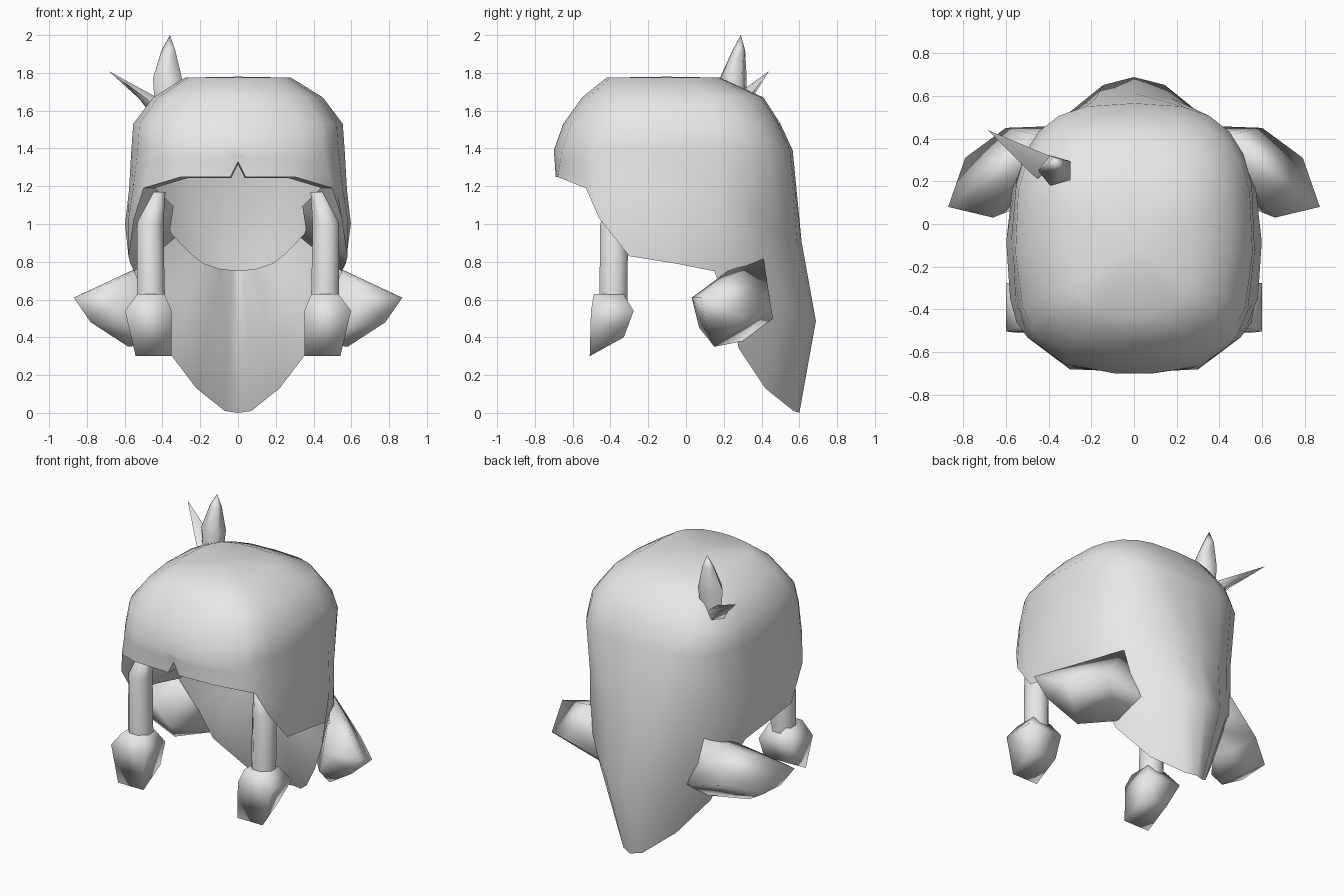
import bpy, bmesh, math
from mathutils import Vector

cube = bpy.data.objects.get("Cube")
if cube:
    bpy.data.objects.remove(cube)

GREY = (0.8, 0.8, 0.8, 1)
mat = bpy.data.materials.new("plain_grey")
mat.use_nodes = True
mat.diffuse_color = GREY
mat.node_tree.nodes["Principled BSDF"].inputs["Base Color"].default_value = GREY


def finish(bm, name, angle):
    """Turn a bmesh into a smooth-shaded object in the single material."""
    bmesh.ops.recalc_face_normals(bm, faces=bm.faces)
    mesh = bpy.data.meshes.new(name)
    bm.to_mesh(mesh)
    bm.free()
    mesh.materials.append(mat)
    obj = bpy.data.objects.new(name, mesh)
    bpy.context.collection.objects.link(obj)
    bpy.ops.object.select_all(action="DESELECT")
    obj.select_set(True)
    bpy.context.view_layer.objects.active = obj
    bpy.ops.object.shade_smooth_by_angle(angle=math.radians(angle))


def bridge(bm, upper, lower):
    n = len(upper)
    for i in range(n):
        j = (i + 1) % n
        bm.faces.new((upper[i], upper[j], lower[j], lower[i]))


def fan(bm, ring, point):
    tip = bm.verts.new(point)
    for i in range(len(ring)):
        bm.faces.new((ring[i], ring[(i + 1) % len(ring)], tip))


def full_ring(bm, half):
    """Mirror a front-to-back half row into a closed ring."""
    other = [Vector((-p.x, p.y, p.z)) for p in half[-2:0:-1]]
    return [bm.verts.new(p) for p in half + other]


def loft(name, rings, sides, slope=0, tip=None, angle=75):
    """Tube through (centre, x radius, y radius) rings, last ring sloped."""
    bm = bmesh.new()
    rows = []
    for k, (c, rx, ry) in enumerate(rings):
        tilt = slope if k == len(rings) - 1 else 0
        row = []
        for i in range(sides):
            a = math.tau * (i + 0.5) / sides
            x, y = rx * math.cos(a), ry * math.sin(a)
            row.append(bm.verts.new(Vector(c) + Vector((x, y, y * tilt))))
        rows.append(row)
    for a, b in zip(rows, rows[1:]):
        bridge(bm, a, b)
    bm.faces.new(rows[0])
    if tip:
        fan(bm, rows[-1], tip)
    else:
        bm.faces.new(rows[-1])
    finish(bm, name, angle)


# Hair cap: rounded sections above, lower edge given column by column
SECTIONS = [  # height, half width, front y, back y
    (1.775, 0.28, -0.42, 0.18),
    (1.67, 0.45, -0.55, 0.41),
    (1.53, 0.555, -0.65, 0.50),
    (1.39, 0.565, -0.70, 0.565),
]
COLUMNS = [  # angle from front, lower edge point, outward bulge
    (0, (0, -0.69, 1.33), 0),
    (4, (0.04, -0.69, 1.25), 0),
    (26, (0.30, -0.68, 1.25), 0),
    (46, (0.50, -0.53, 1.19), 0),
    (54, (0.55, -0.46, 1.03), 0),
    (66, (0.58, -0.30, 0.83), 0.02),
    (88, (0.57, -0.05, 0.79), 0.03),
    (105, (0.55, 0.15, 0.75), 0.02),
    (120, (0.46, 0.24, 0.52), 0.04),
    (135, (0.38, 0.28, 0.34), 0.07),
    (150, (0.22, 0.42, 0.13), 0.08),
    (165, (0.07, 0.57, 0.01), 0.09),
    (180, (0, 0.60, 0), 0.10),
]


def section_point(angle, z, w, front, back):
    s, c = math.sin(math.radians(angle)), math.cos(math.radians(angle))
    mid, depth = (front + back) / 2, (back - front) / 2
    x = w * abs(s) ** 0.68 if angle < 180 else 0
    return Vector((x, mid - depth * math.copysign(abs(c) ** 0.68, c), z))


bm = bmesh.new()
rows = [[section_point(col[0], *sec) for col in COLUMNS] for sec in SECTIONS]
edge = [Vector(col[1]) for col in COLUMNS]
base = rows[-1]
for t, amount in ((0.35, 0.35), (0.65, 1)):
    row = []
    for top, low, col in zip(base, edge, COLUMNS):
        p = top.lerp(low, t)
        row.append(p + Vector((p.x, p.y, 0)).normalized() * col[2] * amount)
    rows.append(row)
rows.append(edge)
# Turned-in lining around the opening; the cap stays hollow above it
lining_mid, lining_end = [], []
for p in edge:
    depth = max(0, (0.8 - p.z) / 0.8)
    reach = 0.12 if p.z > 1.1 else 0.38 + 0.25 * depth
    end = p.lerp(Vector((0, 0.38, 1.2)), reach)
    lining_mid.append(p.lerp(end, 0.5) - Vector((0, 0.1 * depth, 0)))
    lining_end.append(end)
rows += [lining_mid, lining_end]
rings = [full_ring(bm, row) for row in rows]
for a, b in zip(rings, rings[1:]):
    bridge(bm, a, b)
fan(bm, rings[0], (0, -0.1, 1.78))
finish(bm, "hair_cap", 50)

# Side bunches: lumps flaring out of the lower sides of the cap
BUNCH = [
    (0.87, 0.08, 0.61), (0.66, 0.03, 0.61), (0.79, 0.31, 0.50),
    (0.53, 0.22, 0.75), (0.58, 0.15, 0.35), (0.60, 0.45, 0.56),
    (0.42, 0.41, 0.82), (0.38, 0.30, 0.38), (0.56, 0.07, 0.45),
    (0.78, 0.10, 0.48), (0.33, 0.46, 0.50),
]
for side, label in ((1, "left"), (-1, "right")):
    bm = bmesh.new()
    for x, y, z in BUNCH:
        bm.verts.new((side * x, y, z))
    bmesh.ops.convex_hull(bm, input=bm.verts)
    finish(bm, label + "_side_bunch", 100)

    # Front locks: wrapped strand with a flared, boxy tuft below
    loft(label + "_front_lock", [
        ((side * 0.43, -0.36, 1.17), 0.05, 0.05),
        ((side * 0.465, -0.38, 1.0), 0.075, 0.08),
        ((side * 0.46, -0.385, 0.58), 0.08, 0.08)], 8)
    loft(label + "_lock_tuft", [
        ((side * 0.46, -0.41, 0.63), 0.10, 0.11),
        ((side * 0.475, -0.39, 0.54), 0.175, 0.16),
        ((side * 0.447, -0.42, 0.35), 0.134, 0.127)], 4, slope=0.55,
        angle=100)

# Two spikes on the right of the crown
loft("upright_spike", [
    ((-0.37, 0.25, 1.62), 0.07, 0.07),
    ((-0.365, 0.25, 1.77), 0.085, 0.075),
    ((-0.365, 0.28, 1.92), 0.04, 0.035)], 5, tip=(-0.36, 0.29, 2.0))
loft("leaning_spike", [
    ((-0.38, 0.25, 1.57), 0.075, 0.075),
    ((-0.46, 0.29, 1.66), 0.06, 0.06)], 5, tip=(-0.685, 0.44, 1.81))
